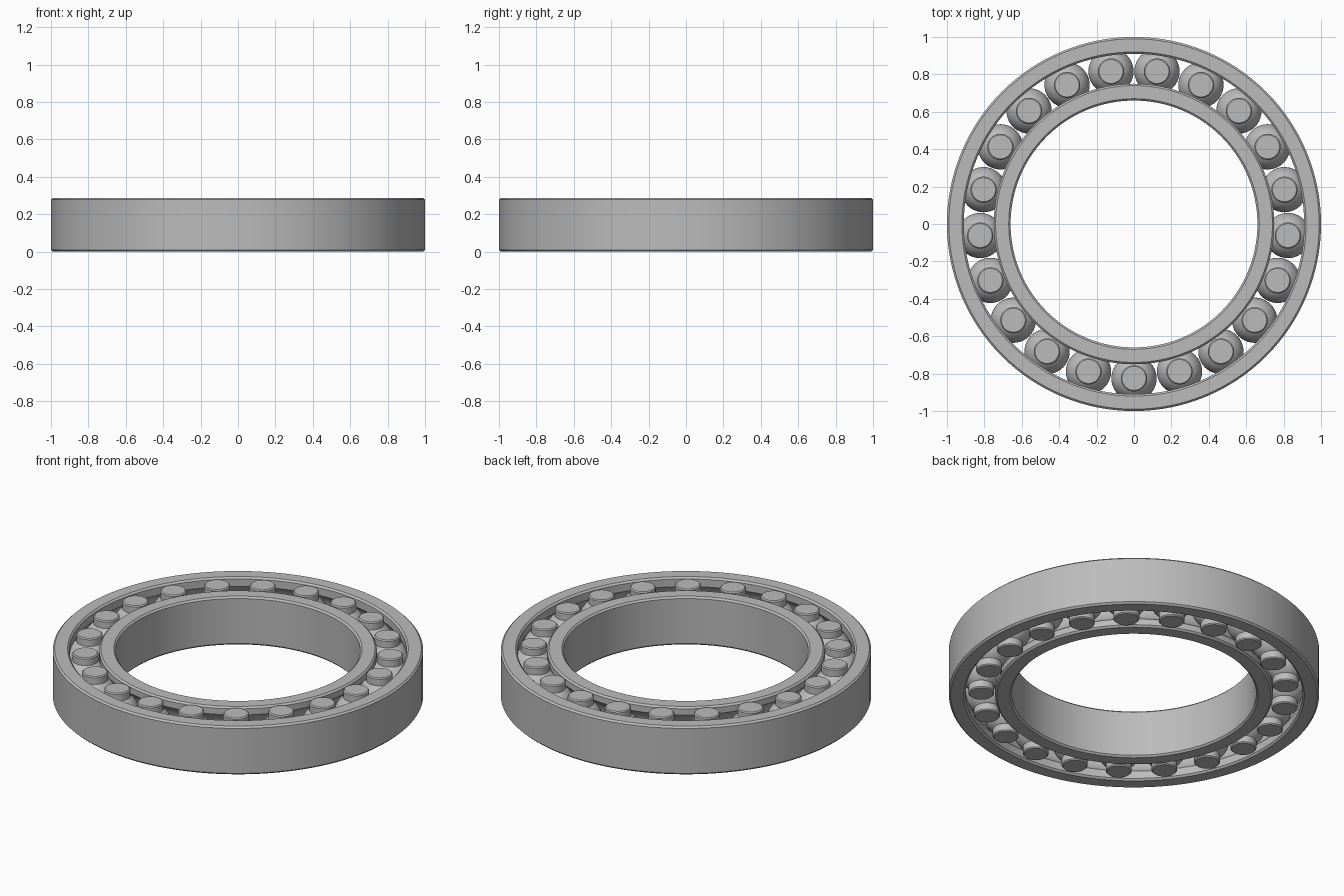
import bpy, bmesh, math

if "Cube" in bpy.data.objects:
    bpy.data.objects.remove(bpy.data.objects["Cube"])

HEIGHT = 0.288
MID = HEIGHT / 2
PITCH = 0.825      # radius of the circle the balls sit on
BALL = 0.121
STUB = 0.07        # radius of the flat-ended studs on each ball
COUNT = 21

steel = bpy.data.materials.new("steel grey")
steel.use_nodes = True
colour = (0.5, 0.5, 0.5, 1)
steel.diffuse_color = colour
steel.node_tree.nodes["Principled BSDF"].inputs["Base Color"].default_value = colour


def arc(cx, radius, start, end, steps):
    """Points of a circular arc in the (radius, height) plane."""
    angles = [math.radians(start + (end - start) * i / steps) for i in range(steps + 1)]
    return [(cx + radius * math.cos(a), radius * math.sin(a)) for a in angles]


def lathe(name, profile, segments, closed):
    """Spin a (radius, height) profile about the z axis."""
    bm = bmesh.new()
    verts = [bm.verts.new((r, 0, z)) for r, z in profile]
    pairs = list(zip(verts, verts[1:]))
    if closed:
        pairs.append((verts[-1], verts[0]))
    edges = [bm.edges.new(p) for p in pairs]
    bmesh.ops.spin(bm, geom=verts + edges, cent=(0, 0, 0), axis=(0, 0, 1),
                   angle=math.tau, steps=segments, use_duplicate=False)
    bmesh.ops.remove_doubles(bm, verts=bm.verts, dist=0.0001)
    bmesh.ops.recalc_face_normals(bm, faces=bm.faces)
    mesh = bpy.data.meshes.new(name)
    bm.to_mesh(mesh)
    bm.free()
    mesh.materials.append(steel)
    return place(name, mesh, (0, 0, MID))


def place(name, mesh, location):
    obj = bpy.data.objects.new(name, mesh)
    bpy.context.collection.objects.link(obj)
    obj.location = location
    return obj


def ring_profile(plain, race, side):
    """Chamfered ring section with a round groove in the race wall."""
    c = 0.01
    s = 1 if plain > race else -1
    half = math.degrees(math.acos(abs(race - PITCH) / (BALL + 0.002)))
    groove = arc(PITCH, BALL + 0.002, side - half, side + half, 14)
    if groove[0][1] > groove[-1][1]:
        groove.reverse()
    return groove + [(race, MID - c), (race + s * c, MID), (plain - s * c, MID),
                     (plain, MID - c), (plain, c - MID), (plain - s * c, -MID),
                     (race + s * c, -MID), (race, c - MID)]


# Outer and inner rings
outer_ring = lathe("outer_ring", ring_profile(1.0, 0.91, 0), 128, True)
inner_ring = lathe("inner_ring", ring_profile(0.66, 0.75, 180), 128, True)

# Ball with a short stud on the top and bottom
tilt = math.degrees(math.acos(STUB / BALL))
bevel = 0.006
profile = ([(0, -MID), (STUB - bevel, -MID), (STUB, bevel - MID)]
           + arc(0, BALL, -tilt, tilt, 16)
           + [(STUB, MID - bevel), (STUB - bevel, MID), (0, MID)])
ball = lathe("ball_1", profile, 40, False)

# Smooth the curved walls, keep the edges crisp
bpy.ops.object.select_all(action='DESELECT')
for obj in (outer_ring, inner_ring, ball):
    obj.select_set(True)
bpy.context.view_layer.objects.active = ball
bpy.ops.object.shade_smooth_by_angle(angle=math.radians(25))

# Repeat the ball around the race, starting at the front
for i in range(COUNT):
    a = math.tau * i / COUNT - math.pi / 2
    spot = (PITCH * math.cos(a), PITCH * math.sin(a), MID)
    if i == 0:
        ball.location = spot
    else:
        place(f"ball_{i + 1}", ball.data, spot)
